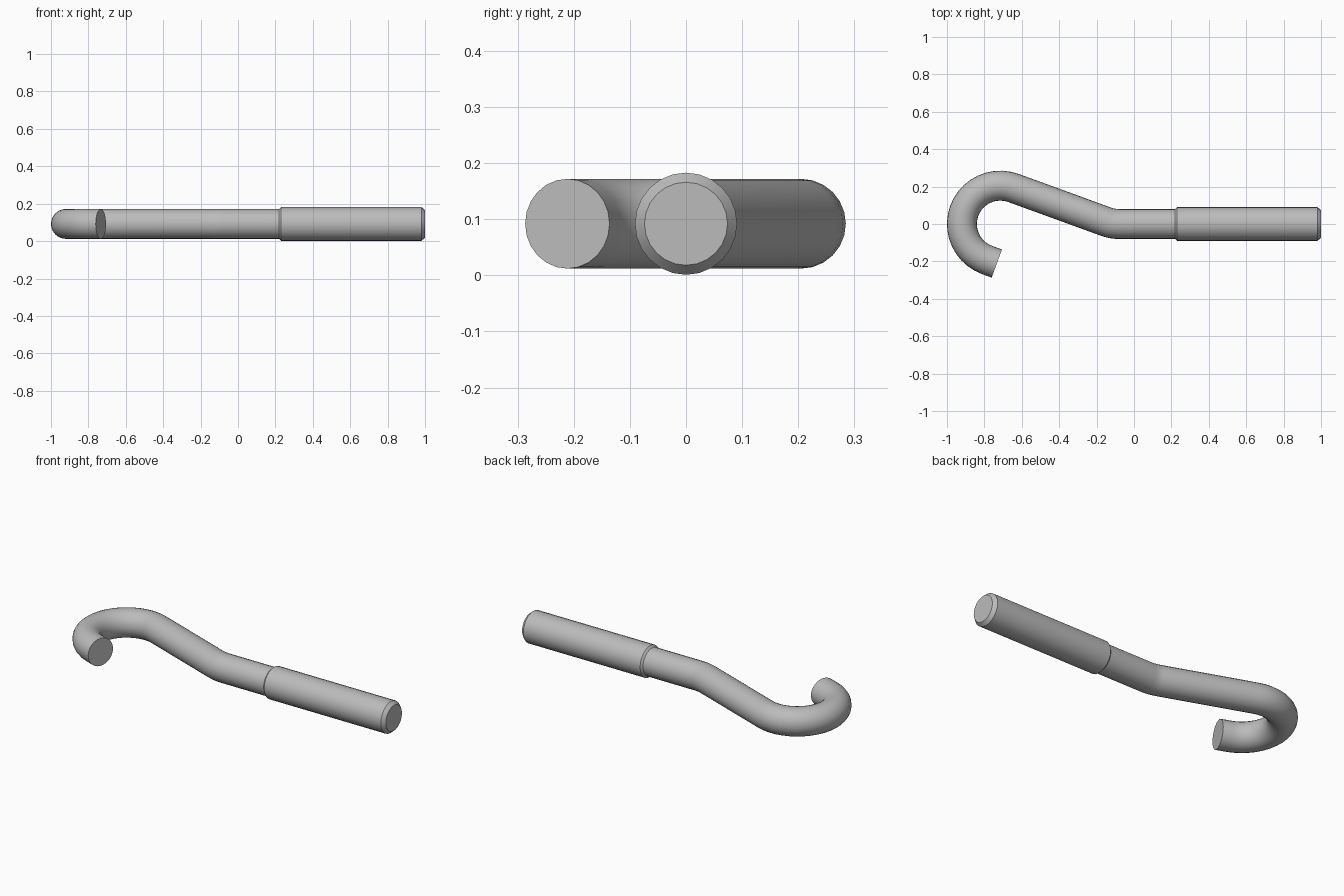
import bpy, bmesh
from math import sin, cos, tan, radians, pi
from mathutils import Vector

cube = bpy.data.objects.get("Cube")
if cube:
    bpy.data.objects.remove(cube, do_unlink=True)

SIDES = 24
AXIS_Z = 0.092
ROD_R = 0.08
BEND_R = 0.205
TILT = radians(20)

steel = bpy.data.materials.new("grey steel")
steel.use_nodes = True
steel.diffuse_color = (0.5, 0.5, 0.5, 1)
steel.node_tree.nodes["Principled BSDF"].inputs["Base Color"].default_value = (0.5, 0.5, 0.5, 1)


def sweep(name, stations, cap_start, cap_end):
    """Skin round rings along a flat path of (x, y, heading, radius)."""
    bm = bmesh.new()
    rings = []
    for x, y, heading, r in stations:
        side = Vector((-sin(heading), cos(heading), 0))
        centre = Vector((x, y, AXIS_Z))
        rings.append([bm.verts.new(centre + r * (cos(a) * side + Vector((0, 0, sin(a)))))
                      for a in (2 * pi * i / SIDES for i in range(SIDES))])
    for a, b in zip(rings, rings[1:]):
        for i in range(SIDES):
            j = (i + 1) % SIDES
            bm.faces.new((a[i], a[j], b[j], b[i]))
    if cap_start:
        bm.faces.new(rings[0])
    if cap_end:
        bm.faces.new(rings[-1])
    bmesh.ops.recalc_face_normals(bm, faces=bm.faces)
    mesh = bpy.data.meshes.new(name)
    bm.to_mesh(mesh)
    bm.free()
    mesh.materials.append(steel)
    obj = bpy.data.objects.new(name, mesh)
    bpy.context.collection.objects.link(obj)
    bpy.ops.object.select_all(action='DESELECT')
    obj.select_set(True)
    bpy.context.view_layer.objects.active = obj
    bpy.ops.object.shade_smooth_by_angle(angle=radians(30))
    # Skinned along +heading or against it: keep the normals outward
    return obj


def arc(cx, cy, start, end, steps, turn):
    """Stations on an arc; turn is +1 anticlockwise, -1 clockwise."""
    out = []
    for i in range(steps + 1):
        a = start + (end - start) * i / steps
        out.append((cx + BEND_R * cos(a), cy + BEND_R * sin(a), a + turn * pi / 2, ROD_R))
    return out


# Hooked rod: short tip, half-turn hook, sloping leg, gentle bend, straight neck
hook_x = -0.715
hook = arc(hook_x, 0, pi * 1.5 - TILT, pi / 2 - TILT, 20, -1)
tip = (hook[0][0] + 0.055 * cos(TILT), hook[0][1] - 0.055 * sin(TILT), hook[0][2], ROD_R)
corner_x = hook_x + BEND_R / sin(TILT)
bend_x = corner_x + BEND_R * tan(TILT / 2)
bend = arc(bend_x, BEND_R, pi * 1.5 - TILT, pi * 1.5, 4, 1)
sweep("hooked_rod", [tip] + hook + bend + [(0.22, 0, 0, ROD_R)], True, False)

# Thicker shank with bevelled ends
shank = [(0.22, 0, 0, ROD_R), (0.231, 0, 0, 0.091), (0.98, 0, 0, 0.091), (1.0, 0, 0, 0.074)]
sweep("shank", shank, False, True)
